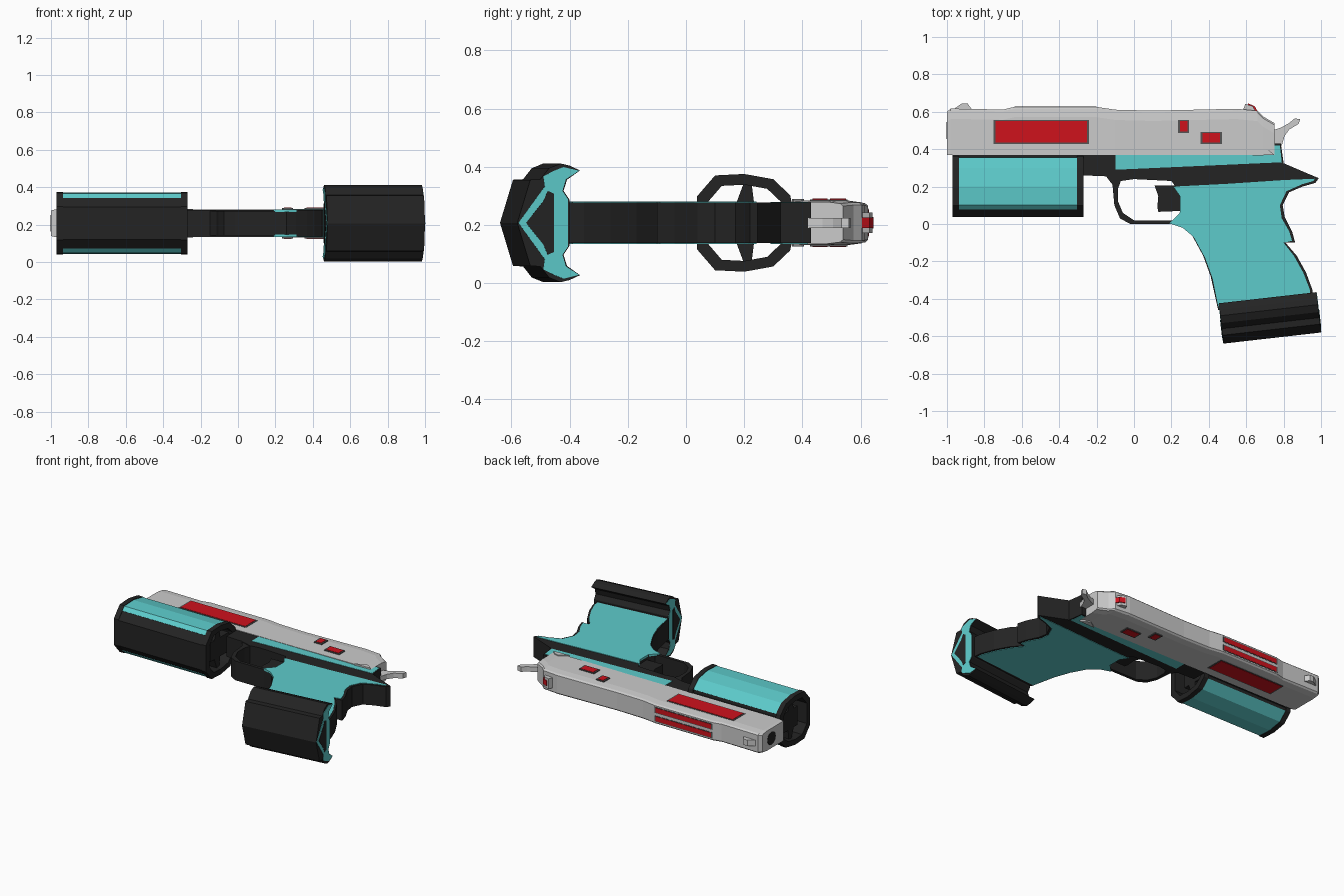
import bpy, bmesh, math
from mathutils import Matrix

if "Cube" in bpy.data.objects:
    bpy.data.objects.remove(bpy.data.objects["Cube"])

ZC = 0.207  # mid plane: the model lies on its side and mirrors about this height


def mat(name, c):
    m = bpy.data.materials.new(name)
    m.diffuse_color = (*c, 1)
    m.use_nodes = True
    m.node_tree.nodes["Principled BSDF"].inputs["Base Color"].default_value = m.diffuse_color
    return m


BLACK = mat("black", (0.017, 0.017, 0.017))
TEAL = mat("teal", (0.11, 0.6, 0.6))
RED = mat("red", (0.62, 0.006, 0.012))
DARK = mat("dark_grey", (0.09, 0.09, 0.09))


def loft(name, rings, m=None, mx=None, closed=False):
    """Skin a list of equal-length point rings; cap the ends or close the loop."""
    bm = bmesh.new()
    vs = [[bm.verts.new(p) for p in r] for r in rings]
    n = len(vs[0])
    pairs = list(zip(vs, vs[1:])) + ([(vs[-1], vs[0])] if closed else [])
    for a, b in pairs:
        for i in range(n):
            j = (i + 1) % n
            bm.faces.new((a[i], a[j], b[j], b[i]))
    if not closed:
        bm.faces.new(vs[0])
        bm.faces.new(vs[-1])
    bmesh.ops.recalc_face_normals(bm, faces=bm.faces)
    me = bpy.data.meshes.new(name)
    bm.to_mesh(me)
    bm.free()
    if m:
        me.materials.append(m)
    ob = bpy.data.objects.new(name, me)
    bpy.context.collection.objects.link(ob)
    if mx:
        ob.matrix_world = mx
    return ob


def plate(name, pts, lo, hi, m=None):
    """Outline in x, y given thickness lo..hi measured from the mid plane."""
    return loft(name, [[(x, y, ZC + z) for x, y in pts] for z in (lo, hi)], m)


def bar(name, pts, x0, x1, m=None, mx=None):
    """Section in y, z (z from the mid plane) run along x."""
    return loft(name, [[(x, y, ZC + z) for y, z in pts] for x in (x0, x1)], m, mx)


def box(name, x0, x1, y0, y1, lo, hi, m=None):
    return plate(name, [(x0, y0), (x1, y0), (x1, y1), (x0, y1)], lo, hi, m)


def mirrored(half):
    return half + [(y, -z) for y, z in reversed(half) if z != 0]


def scaled(pts, s, cy=0.205):
    return [(cy + (y - cy) * s, z * s) for y, z in pts]


# Slide
stations = [(-1, .60, .068), (-.98, .617, .073), (-.70, .612, .073), (-.64, .626, .073),
            (-.20, .626, .073), (-.10, .611, .074), (.10, .606, .074), (.55, .616, .076),
            (.66, .605, .076), (.69, .575, .076), (.75, .54, .072)]
loft("slide", [[(x, y, ZC + z) for y, z in mirrored(
    [(.37, w), (t - .055, w), (t - .01, w * .92), (t, w * .8)])] for x, t, w in stations])

# Sights, hammer and muzzle
plate("front_sight", [(-.97, .61), (-.92, .645), (-.89, .645), (-.865, .61)], -.02, .02)
plate("rear_sight", [(.58, .60), (.595, .642), (.635, .63), (.655, .595)], -.035, .035)
plate("rear_sight_mark", [(.605, .60), (.61, .645), (.645, .63), (.665, .595)], -.018, .018, RED)
plate("hammer", [(.74, .40), (.74, .50), (.785, .515), (.83, .54), (.86, .565), (.888, .56),
                 (.88, .535), (.83, .505), (.805, .47), (.79, .42)], -.017, .017)
ring = [(.5 + .045 * math.cos(a * math.pi / 6), .045 * math.sin(a * math.pi / 6)) for a in range(12)]
bar("muzzle_bore", ring, -1.002, -.98, BLACK)

# Red inlays with borders on both sides of the slide
for s, side in ((1, "left"), (-1, "right")):
    for part, x0, x1, y0, y1, h in (("long", -.74, -.25, .435, .55, .075),
                                    ("small", .245, .285, .495, .55, .081),
                                    ("rear", .365, .46, .435, .487, .081)):
        box(f"{part}_inlay_border_{side}", x0 - .01, x1 + .01, y0 - .008, y1 + .006, s * .06, s * h, DARK)
        box(f"{part}_inlay_{side}", x0, x1, y0, y1, s * .06, s * (h + .002), RED)
    plate(f"safety_lever_{side}", [(.63, .365), (.66, .385), (.69, .405), (.72, .395),
                                   (.75, .37)], s * .05, s * .082)
    box(f"top_strip_border_{side}", -.64, -.20, .60, .6275, s * .009, s * .05, DARK)
    box(f"top_strip_{side}", -.63, -.21, .60, .629, s * .014, s * .045, RED)

# Frame with grip core, and trigger guard
plate("frame", [(-.97, .375), (-.97, .335), (-.27, .335), (-.27, .26), (-.15, .255), (-.07, .23),
                (0, .24), (.2, .23), (.245, .17), (.25, .07), (.22, .02), (.2, 0), (.26, -.01),
                (.31, -.06), (.37, -.17), (.41, -.28), (.45, -.46), (.96, -.41), (.953, -.35),
                (.92, -.26), (.87, -.17), (.81, -.1), (.862, -.1), (.845, -.04), (.805, .04),
                (.795, .1), (.83, .17), (.9, .2), (.97, .22), (.988, .245), (.94, .265),
                (.80, .325), (.785, .43), (.74, .43), (.74, .375)], -.07, .07, BLACK)
plate("trigger_guard", [(-.15, .256), (-.115, .21), (-.105, .1), (-.075, .03), (-.02, 0), (.2, 0),
                        (.22, .02), (.0, .02), (-.06, .06), (-.085, .12), (-.085, .19),
                        (-.07, .231)], -.066, .066, BLACK)
plate("trigger", [(.11, .205), (.25, .205), (.25, .07), (.13, .065), (.125, .09),
                  (.13, .15)], -.04, .04, BLACK)

# Teal grip and rail panels
grip = [(.19, .003), (.26, -.02), (.32, -.07), (.38, -.18), (.42, -.29), (.45, -.44), (.945, -.39),
        (.94, -.35), (.905, -.26), (.855, -.17), (.80, -.1), (.845, -.09), (.83, -.04), (.79, .03),
        (.78, .1), (.815, .175), (.9, .213), (.96, .23), (.965, .242), (.8, .235), (.5, .215),
        (.21, .2), (.245, .15), (.245, .06)]
rail = [(-.1, .29), (.79, .33), (.78, .42), (.75, .42), (.75, .38), (-.1, .38)]
for s, side in ((1, "left"), (-1, "right")):
    plate(f"grip_panel_{side}", grip, s * .06, s * .073, TEAL)
    plate(f"rail_panel_{side}", rail, s * .06, s * .072, TEAL)

# Barrel shroud: hollow tube with end collars, side panels and inner spokes
outer = mirrored([(.037, .09), (.10, .163), (.2, .168), (.30, .15), (.358, .095), (.37, .04)])
inner = scaled(outer, .78)


def tube(name, prof, x0, x1):
    loft(name, [[(x, y, ZC + z) for y, z in p] for x, p in
                ((x0, prof), (x1, prof), (x1, inner), (x0, inner))], BLACK, closed=True)


tube("shroud_body", scaled(outer, .94), -.95, -.29)
tube("shroud_front_collar", outer, -.97, -.935)
tube("shroud_rear_collar", outer, -.305, -.27)
tube("shroud_underside", [(y if y < .12 else .205 + (y - .205) * .94, z * .96) for y, z in outer], -.95, -.29)
skin = [(.076, .139), (.10, .163), (.2, .168), (.30, .15), (.358, .095)]
box("shroud_core", -.94, -.30, .13, .34, -.065, .065, BLACK)
for s, side in ((1, "left"), (-1, "right")):
    strip = scaled(skin, .98) + scaled(skin[::-1], .86)
    bar(f"shroud_panel_{side}", [(y, s * z) for y, z in strip], -.936, -.304, TEAL)
    bar(f"shroud_spoke_{side}", [(.17, s * .06), (.20, s * .14), (.225, s * .14),
                                 (.235, s * .06)], -.94, -.30, BLACK)

# Flared grip base, tilted with the grip
tilt = Matrix.Translation((1.0, -.58, 0)) @ Matrix.Rotation(math.radians(6.5), 4, 'Z')
base = mirrored([(0, 0), (.045, .148), (.08, .15), (.11, .188), (.15, .204), (.18, .197),
                 (.217, .18), (.172, .148), (.16, .11), (.18, .08)])
bar("grip_base", base, -.525, 0, BLACK, tilt)
trim = mirrored([(.004, 0), (.095, .125), (.09, .16), (.125, .178), (.16, .192), (.213, .179),
                 (.168, .15), (.156, .11), (.176, .08)])
for end, x0, x1, d in (("rear", -.01, .002, .002), ("front", -.515, -.527, -.002)):
    bar(f"grip_base_trim_{end}", trim, x0, x1, TEAL, tilt)
    bar(f"grip_base_recess_{end}", [(.03, 0), (.09, .075), (.105, .11), (.127, .10),
                                    (.127, -.10), (.105, -.11), (.09, -.075)],
        x0, x1 + d, BLACK, tilt)
